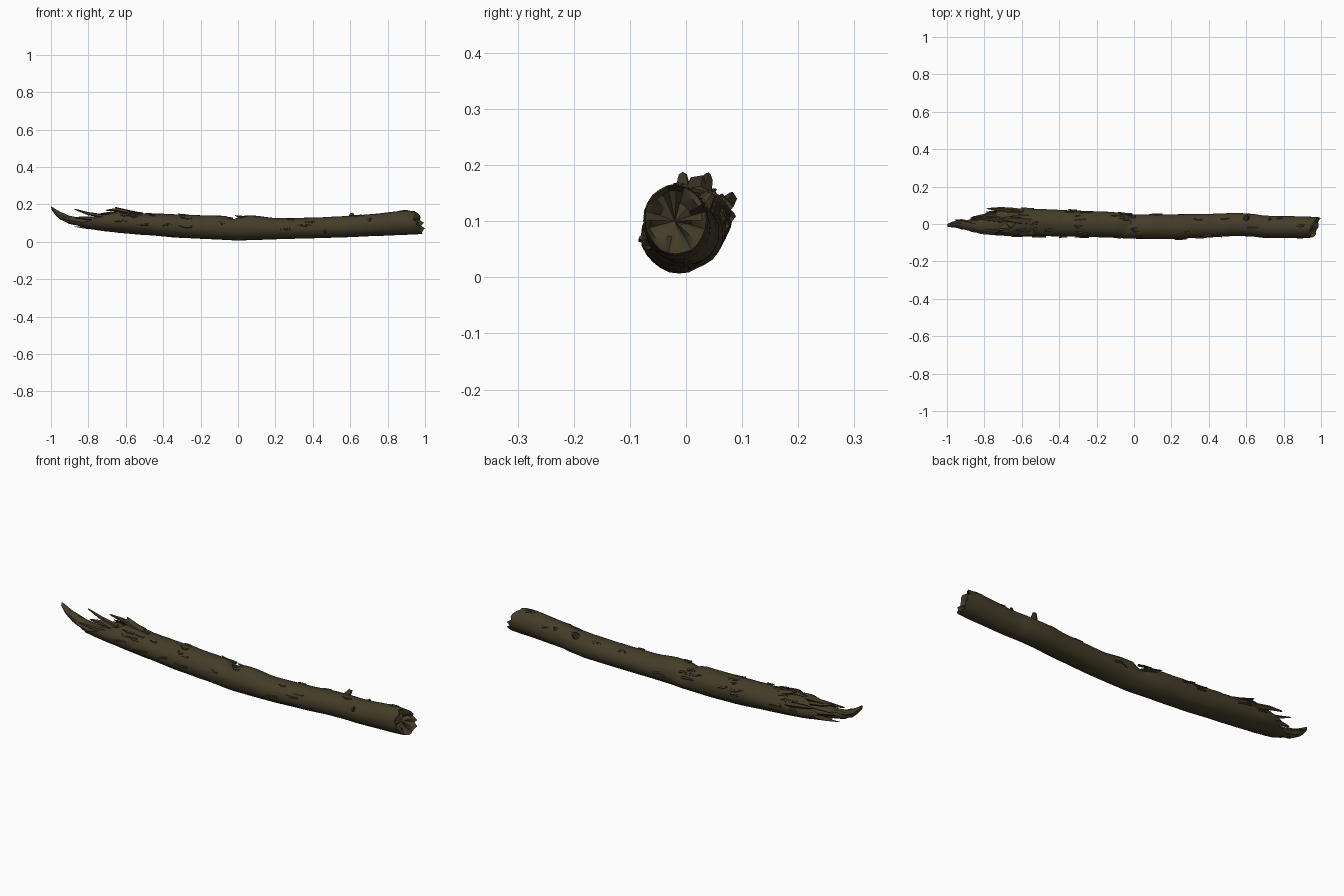
import bpy, bmesh, math, random
from mathutils import Vector

if "Cube" in bpy.data.objects:
    bpy.data.objects.remove(bpy.data.objects["Cube"])

random.seed(4)
bark = bpy.data.materials.new("dark_bark")
bark.diffuse_color = (0.058, 0.046, 0.022, 1)
bark.use_nodes = True
bark.node_tree.nodes["Principled BSDF"].inputs["Base Color"].default_value = bark.diffuse_color
SIDES = 24

# extents along the log: x, y low, y high, z low, z high
LOG = [(-0.92, -.045, .05, .085, .145), (-0.80, -.055, .065, .068, .155), (-0.70, -.062, .082, .055, .160),
       (-0.60, -.066, .082, .045, .163), (-0.50, -.066, .079, .037, .153), (-0.30, -.068, .072, .020, .146),
       (-0.15, -.071, .067, .013, .141), (0.0, -.078, .053, .007, .138), (0.08, -.080, .050, .010, .140),
       (0.20, -.081, .051, .014, .126), (0.40, -.072, .055, .018, .129), (0.55, -.063, .060, .022, .137),
       (0.63, -.066, .055, .026, .141), (0.70, -.074, .044, .030, .147), (0.90, -.077, .040, .038, .166),
       (1.0, -.070, .036, .042, .160)]
TONGUE = [(-1.0, -.014, .002, .170, .190), (-0.97, -.018, .012, .135, .172), (-0.94, -.020, .020, .110, .155),
          (-0.89, -.034, .022, .091, .137), (-0.80, -.052, .030, .072, .128), (-0.68, -.045, .040, .062, .115)]


def section(table, x):
    x = min(max(x, table[0][0]), table[-1][0])
    for a, b in zip(table, table[1:]):
        if x <= b[0]:
            t = (x - a[0]) / (b[0] - a[0])
            t = t * t * (3 - 2 * t) * .5 + t * .5
            return [p + (q - p) * t for p, q in zip(a[1:], b[1:])]


def finish(name, bm, angle=35):
    bmesh.ops.recalc_face_normals(bm, faces=bm.faces)
    me = bpy.data.meshes.new(name)
    bm.to_mesh(me)
    bm.free()
    ob = bpy.data.objects.new(name, me)
    bpy.context.collection.objects.link(ob)
    me.materials.append(bark)
    bpy.ops.object.select_all(action='DESELECT')
    ob.select_set(True)
    bpy.context.view_layer.objects.active = ob
    bpy.ops.object.shade_smooth_by_angle(angle=math.radians(angle))
    return ob


def loft(bm, rings, tips):
    vr = [[bm.verts.new(p) for p in r] for r in rings]
    n = len(vr[0])
    for a, b in zip(vr, vr[1:]):
        for i in range(n):
            bm.faces.new((a[i], a[(i + 1) % n], b[(i + 1) % n], b[i]))
    for ring, tip in ((vr[0], tips[0]), (vr[-1], tips[1])):
        c = bm.verts.new(tip)
        for i in range(n):
            bm.faces.new((ring[i], ring[(i + 1) % n], c))


def point(table, x, ang, scale=1.0):
    y0, y1, z0, z1 = section(table, x)
    return Vector((x, (y0 + y1) / 2 + math.cos(ang) * (y1 - y0) / 2 * scale,
                   (z0 + z1) / 2 + math.sin(ang) * (z1 - z0) / 2 * scale))


# main trunk with torn left end, broken right end and a notch
angles = [2 * math.pi * i / SIDES for i in range(SIDES)]
left_end = [-.77 + .09 * math.sin(a) + random.uniform(-.05, .05) for a in angles]
right_end = [.965 - .018 * math.sin(a) + .02 * math.cos(a) + random.uniform(-.01, .012) for a in angles]
phases = [random.uniform(0, 6.28) for _ in angles]


def trunk_point(x, i, scale=1.0):
    a = angles[i]
    k = 1 + .014 * math.sin(9 * x + phases[i])
    depth = max(0, 1 - abs(x + .025 - .02 * math.cos(a)) / .042)
    k -= .46 * depth * max(0, math.sin(a + .35) - .1)
    if x < -.35 and math.sin(a) > .1:
        k += random.uniform(-.07, .03) * min(1, (-.35 - x) * 4)
    return point(LOG, x, a, k * scale)


stations = [-.5 + .0242 * j for j in range(60)]
left = [0, .06, .14, .25, .36, .48, .6, .72, .84, .93]
rings = []
for t in left:
    rings.append([trunk_point(e + (-.5 - e) * t, i) for i, e in enumerate(left_end)])
rings += [[trunk_point(x, i) for i in range(SIDES)] for x in stations]
rings.append([trunk_point(e, i) for i, e in enumerate(right_end)])
inner = []
for s, dx in ((.6, .07), (.85, .03)):
    inner.append([trunk_point(e + dx + random.uniform(-.03, .03), i, s) for i, e in enumerate(left_end)])
outer = []
for s, dx in ((.84, .015), (.5, .03)):
    outer.append([trunk_point(e - dx + random.uniform(-.014, .014), i, s) for i, e in enumerate(right_end)])
bm = bmesh.new()
loft(bm, inner + rings + outer, ((-.69, .01, .11), (.945, -.02, .1)))
finish("trunk", bm)

# long splintered tongue curling up at the left
bm = bmesh.new()
rings = []
for j in range(15):
    x = -.995 + .32 * j / 14
    rings.append([point(TONGUE, x, 2 * math.pi * i / 10, random.uniform(.84, 1.06)) for i in range(10)])
loft(bm, rings, ((-1.0, -.006, .188), (-.67, 0, .09)))
finish("splinter_tongue", bm)


# thin tapered blade lying along a path
def blade(bm, start, mid, end, w, h):
    p = [Vector(v) for v in (start, mid, end)]
    rings = []
    for q, s in ((p[0], 1), (p[1], .8), (p[2].lerp(p[1], .15), .3)):
        d = (p[2] - p[0]).normalized()
        side = d.cross(Vector((0, 0, 1))).normalized()
        up = side.cross(d)
        rings.append([q + (side * w * math.cos(t) + up * h * math.sin(t)) * s
                      for t in (0, 1.3, 2.5, 3.6, 5)])
    loft(bm, rings, (p[0], p[2]))


# upright splinters round the torn end
bm = bmesh.new()
for s, m, e, w, h in (
        ((-.70, .02, .135), (-.80, .028, .150), (-.88, .032, .176), .012, .011),
        ((-.62, .070, .125), (-.71, .080, .140), (-.79, .082, .150), .014, .014),
        ((-.55, .02, .150), (-.64, .025, .172), (-.71, .03, .168), .026, .013),
        ((-.58, .03, .155), (-.63, .035, .172), (-.66, .04, .186), .016, .01),
        ((-.65, -.03, .130), (-.78, -.042, .125), (-.88, -.04, .130), .012, .014),
        ((-.72, .03, .10), (-.80, .042, .115), (-.87, .035, .12), .016, .018),
        ((-.85, .0, .12), (-.92, .018, .13), (-.96, .022, .145), .010, .010),
        ((-.84, -.02, .11), (-.92, -.022, .122), (-.965, -.012, .15), .010, .012)):
    blade(bm, s, m, e, w, h)
finish("torn_splinters", bm, 25)

# flakes of peeling bark, denser on the left half
bm = bmesh.new()
for k in range(46):
    x = random.uniform(-.70, 0) if k < 34 else random.uniform(.05, .9)
    a = random.uniform(.0, 3.3)
    n = random.uniform(.03, .08)
    lift = random.uniform(1.03, 1.10) if k < 34 else 1.04
    blade(bm, point(LOG, x + n, a, .96), point(LOG, x + n / 2, a + .06, .99),
          point(LOG, x, a + random.uniform(-.2, .2), lift), .009, .006)
finish("bark_flakes", bm, 25)

# small broken twig stub and knots
bm = bmesh.new()
for x, a, r, out in ((.60, .95, .015, 1.42), (.46, 3.5, .009, 1.06), (.70, 2.6, .012, 1.07), (.72, .8, .010, 1.07)):
    base, tip = point(LOG, x, a, .85), point(LOG, x + .01, a, out)
    d = (tip - base).normalized()
    u = d.orthogonal().normalized()
    v = d.cross(u)
    rings = [[c + (u * math.cos(t) + v * math.sin(t)) * r * s + d * random.uniform(-.004, .004)
              for t in [math.pi * i / 3.5 for i in range(7)]]
             for c, s in ((base, 1.3), (base.lerp(tip, .6), .85), (tip, .6))]
    loft(bm, rings, (base, tip - d * .006))
finish("twig_stub_and_knots", bm, 30)
